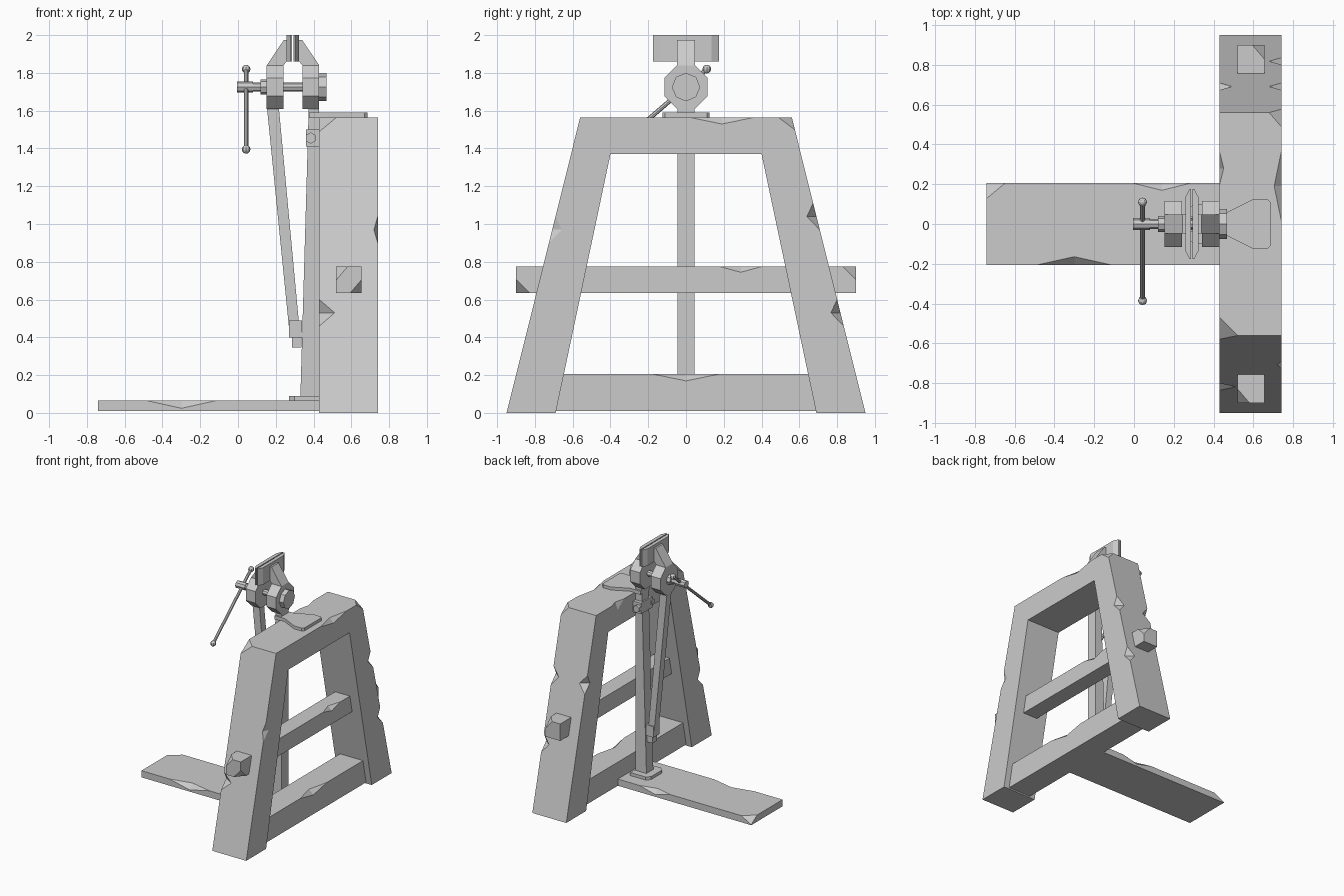
import bpy, bmesh, math
from mathutils import Vector

if "Cube" in bpy.data.objects:
    bpy.data.objects.remove(bpy.data.objects["Cube"], do_unlink=True)

grey = bpy.data.materials.new("plain grey")
grey.use_nodes = True
GREY = (0.6, 0.6, 0.6, 1)
grey.diffuse_color = GREY
grey.node_tree.nodes["Principled BSDF"].inputs["Base Color"].default_value = GREY


def finish(name, bm):
    bmesh.ops.recalc_face_normals(bm, faces=bm.faces)
    mesh = bpy.data.meshes.new(name)
    bm.to_mesh(mesh)
    bm.free()
    mesh.materials.append(grey)
    obj = bpy.data.objects.new(name, mesh)
    bpy.context.collection.objects.link(obj)
    return obj


def prism(name, points, axis, lo, hi):
    """Extrude a flat outline along an axis; the outline uses the other two axes in order."""
    def place(p, h):
        c = list(p)
        c.insert("xyz".index(axis), h)
        return c
    bm = bmesh.new()
    face = bm.faces.new([bm.verts.new(place(p, lo)) for p in points])
    new = bmesh.ops.extrude_face_region(bm, geom=[face])["geom"]
    shift = Vector(place((0, 0), hi - lo))
    bmesh.ops.translate(bm, vec=shift, verts=[v for v in new if isinstance(v, bmesh.types.BMVert)])
    return finish(name, bm)


def box(name, x, y, z):
    outline = [(x[0], y[0]), (x[1], y[0]), (x[1], y[1]), (x[0], y[1])]
    return prism(name, outline, "z", *z)


def rod(name, a, b, radius, sides=8):
    a, b = Vector(a), Vector(b)
    bm = bmesh.new()
    bmesh.ops.create_cone(bm, cap_ends=True, segments=sides, radius1=radius, radius2=radius,
                          depth=(b - a).length)
    bmesh.ops.rotate(bm, verts=bm.verts, matrix=Vector((0, 0, 1)).rotation_difference(b - a).to_matrix())
    bmesh.ops.translate(bm, verts=bm.verts, vec=(a + b) / 2)
    return finish(name, bm)


def chip(obj, p, *arms):
    """Break a piece off an edge or corner at p, reaching along the given arms."""
    p, arms = Vector(p), [Vector(a) for a in arms]
    bm = bmesh.new()
    for v in arms + [-sum(arms, Vector())]:
        bm.verts.new(p + v * 1.02)
    bmesh.ops.convex_hull(bm, input=bm.verts)
    cutter = finish("chip_cutter", bm)
    mod = obj.modifiers.new("chip", "BOOLEAN")
    mod.operation, mod.solver, mod.object = "DIFFERENCE", "EXACT", cutter
    bpy.context.view_layer.update()
    mesh = bpy.data.meshes.new_from_object(obj.evaluated_get(bpy.context.evaluated_depsgraph_get()))
    obj.modifiers.clear()
    obj.data = mesh
    bpy.data.objects.remove(cutter, do_unlink=True)


def edge_chip(obj, p, along, d1, d2):
    chip(obj, p, along, -Vector(along), d1, d2)


# Timber trestle: splayed legs joined by the top beam
BACK, FACE, TOP = 0.74, 0.43, 1.565
half = [(0.56, TOP), (0.95, 0), (0.69, 0), (0.40, 1.37)]
frame = prism("trestle_frame", half + [(-y, z) for y, z in reversed(half)], "x", FACE, BACK)
for side, x, z, inset in [(1, BACK, 1.04, 0.06), (1, FACE, 1.04, 0.06), (1, BACK, 0.53, 0.06),
                          (-1, FACE, 0.53, 0.08), (-1, BACK, 0.97, 0.02)]:
    inward = inset if x == FACE else -inset
    edge_chip(frame, (x, side * (0.95 - 0.249 * z), z), (0, side * -0.017, 0.07),
              (inward, 0, 0), (0, -side * 0.05, 0))
edge_chip(frame, (BACK, 0.19, TOP), (0, 0.17, 0), (-0.035, 0, 0), (0, 0, -0.035))
edge_chip(frame, (FACE, 0.28, TOP), (0, 0.08, 0), (0.02, 0, 0), (0, 0, -0.06))
chip(frame, (BACK, 0.56, TOP), (-0.06, 0, 0), (0, -0.07, 0), (0, 0.016, -0.065))
chip(frame, (FACE, -0.56, TOP), (0.09, 0, 0), (0, 0.09, 0), (0, -0.019, -0.075))

# Cross rails
middle = box("middle_rail", (0.52, 0.655), (-0.9, 0.9), (0.635, 0.775))
for x, y, z in [(1, 1, 1), (1, -1, -1), (-1, -1, 1)]:
    corner = (0.655 if x > 0 else 0.52, 0.9 * y, 0.775 if z > 0 else 0.635)
    chip(middle, corner, (-0.06 * x, 0, 0), (0, -0.07 * y, 0), (0, 0, -0.07 * z))
edge_chip(middle, (0.655, 0.29, 0.775), (0, 0.11, 0), (-0.035, 0, 0), (0, 0, -0.03))
bottom = box("bottom_rail", (0.48, 0.69), (-0.75, 0.75), (0.01, 0.205))
edge_chip(bottom, (0.69, 0, 0.205), (0, 0.17, 0), (-0.04, 0, 0), (0, 0, -0.035))

# Standing board
board = box("standing_board", (-0.74, 0.5), (-0.205, 0.205), (0.01, 0.065))
edge_chip(board, (0.14, 0.205, 0.065), (0.14, 0, 0), (0, -0.035, 0), (0, 0, -0.035))
edge_chip(board, (-0.3, -0.205, 0.065), (0.18, 0, 0), (0, 0.04, 0), (0, 0, -0.04))
chip(board, (-0.74, 0.205, 0.065), (0.09, 0, 0), (0, -0.075, 0), (0, 0, -0.05))

# Vice legs, foot and hinge
prism("fixed_leg", [(0.33, 0.08), (0.43, 0.08), (0.43, 1.63), (0.375, 1.63)], "y", -0.045, 0.045)
prism("moving_leg", [(0.27, 0.45), (0.325, 0.45), (0.215, 1.63), (0.152, 1.63)], "y", -0.03, 0.03)
foot = [(x, y) for x, y in [(0.27, -0.07), (0.3, -0.1), (0.44, -0.1), (0.44, 0.1), (0.3, 0.1), (0.27, 0.07)]]
prism("foot_plate", foot, "z", 0.06, 0.09)
box("hinge_block", (0.27, 0.34), (-0.04, 0.04), (0.4, 0.49))
box("hinge_tongue", (0.285, 0.335), (-0.03, 0.03), (0.345, 0.41))
box("mount_strap", (0.36, 0.44), (-0.075, 0.075), (1.41, 1.5))
for s in (-1, 1):
    rod("strap_bolt", (0.385, s * 0.06, 1.455), (0.385, s * 0.1, 1.455), 0.03, 6)

# Mounting plate on the top beam
half = [(0.375, 0.06), (0.47, 0.06), (0.6, 0.125), (0.67, 0.125), (0.685, 0.11)]
prism("mounting_plate", half + [(x, -y) for x, y in reversed(half)], "z", 1.56, 1.59)

# Jaws, mirrored about the gap
MID, SCREW_Z = 0.291, 1.725
head = [(0.115 * u, SCREW_Z + 0.115 * v) for u, v in
        [(1, 0.42), (0.42, 1), (-0.42, 1), (-1, 0.42), (-1, -0.42), (-0.42, -1), (0.42, -1), (1, -0.42)]]
neck = [(0.139, 1.8), (0.139, 1.84), (0.048, 1.975), (0.02, 1.975), (0.02, 1.865), (0.03, 1.865), (0.05, 1.84), (0.05, 1.8)]
pad = [(0.004, 0.175), (0.012, 0.175), (0.033, 0.135), (0.033, -0.135), (0.012, -0.175), (0.004, -0.175)]
for s, label in ((-1, "moving"), (1, "fixed")):
    prism(label + "_jaw_head", head, "x", MID + s * 0.05, MID + s * 0.139)
    prism(label + "_jaw_neck", [(MID + s * x, z) for x, z in neck], "y", -0.047, 0.047)
    prism(label + "_jaw_pad", [(MID + s * x, y) for x, y in pad], "z", 1.86, 2.0)

# Screw along the vice axis
for name, a, b, r in [("screw_shaft", 0.04, 0.45, 0.024), ("screw_head", -0.005, 0.08, 0.03),
                      ("screw_collar", 0.12, 0.16, 0.04), ("screw_nut", 0.42, 0.468, 0.075)]:
    rod(name, (a, 0, SCREW_Z), (b, 0, SCREW_Z), r)

# Sliding handle with round ends
ends = [(0.043, 0.11, 1.82), (0.043, -0.385, 1.395)]
rod("handle_bar", *ends, 0.012)
for end in ends:
    bm = bmesh.new()
    bmesh.ops.create_uvsphere(bm, u_segments=8, v_segments=6, radius=0.023)
    bmesh.ops.translate(bm, verts=bm.verts, vec=end)
    finish("handle_knob", bm)
